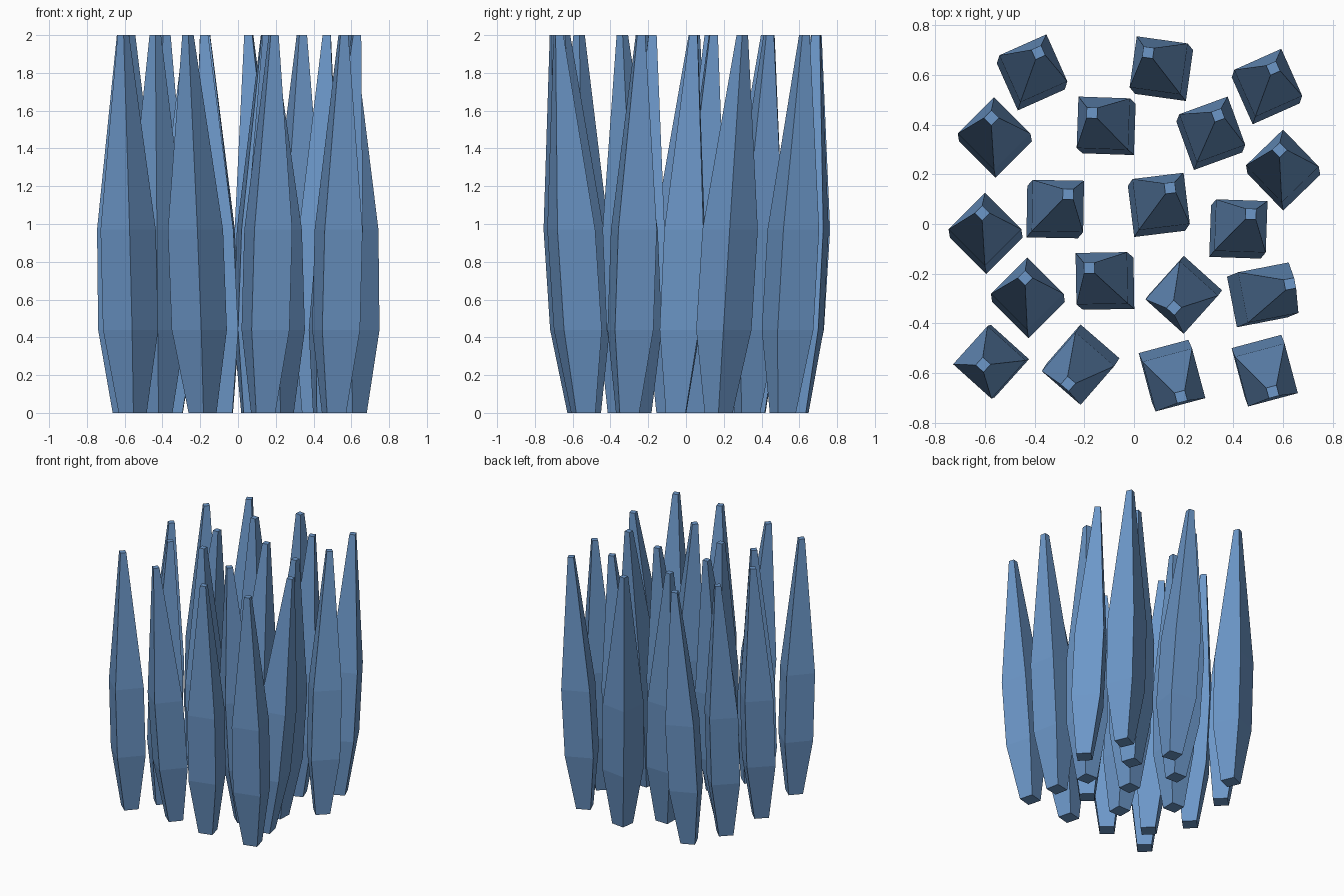
import bpy, bmesh
from math import radians, cos, sin
from mathutils import Vector

if "Cube" in bpy.data.objects:
    bpy.data.objects.remove(bpy.data.objects["Cube"])

mat = bpy.data.materials.new("steel_blue")
mat.diffuse_color = (0.15, 0.31, 0.58, 1)
mat.use_nodes = True
mat.node_tree.nodes["Principled BSDF"].inputs["Base Color"].default_value = mat.diffuse_color

# Square cross-sections shared by every spike: (height, side)
SECTIONS = [(0.0, 0.105), (0.44, 0.207), (0.97, 0.207), (2.0, 0.043)]
MID_Z = 0.705  # height at which the body centre is given

# Each spike: body centre x, y, tip x, y, rotation in degrees
SPIKES = [
    (-.41, .61, -.385, .69, 24), (.11, .625, .057, .69, -8),
    (.535, .553, .56, .627, 24), (-.56, .348, -.574, .427, 45),
    (-.112, .395, -.169, .447, -2), (.309, .365, .338, .438, 20),
    (.60, .217, .586, .298, 44), (-.317, .06, -.265, .12, -1),
    (.10, .077, .145, .145, 7), (.42, -.02, .47, .04, -2),
    (-.597, -.038, -.611, .044, 45), (-.427, -.297, -.438, -.217, 45),
    (-.117, -.229, -.18, -.177, 1), (.20, -.285, .161, -.337, 48),
    (.518, -.285, .627, -.241, 11), (-.575, -.554, -.607, -.566, 48),
    (-.215, -.566, -.265, -.643, 49), (.153, -.61, .189, -.695, 15),
    (.526, -.59, .558, -.675, 15),
]


def spike(name, cx, cy, tx, ty, angle):
    """Leaning four-sided spike lofted through the square sections."""
    centre, tip = Vector((cx, cy)), Vector((tx, ty))
    lean = (tip - centre) / (2.0 - MID_Z)
    c, s = cos(radians(angle)), sin(radians(angle))
    bm = bmesh.new()
    rings = []
    for z, side in SECTIONS:
        p = centre + lean * (z - MID_Z)
        h = side / 2
        rings.append([bm.verts.new((p.x + h * (u * c - v * s),
                                    p.y + h * (u * s + v * c), z))
                      for u, v in ((-1, -1), (1, -1), (1, 1), (-1, 1))])
    for a, b in zip(rings, rings[1:]):
        for i in range(4):
            j = (i + 1) % 4
            bm.faces.new((a[i], a[j], b[j], b[i]))
    bm.faces.new(rings[0][::-1])
    bm.faces.new(rings[-1])
    me = bpy.data.meshes.new(name)
    bm.to_mesh(me)
    bm.free()
    me.materials.append(mat)
    bpy.context.collection.objects.link(bpy.data.objects.new(name, me))


for n, data in enumerate(SPIKES, 1):
    spike(f"spike_{n:02d}", *data)
